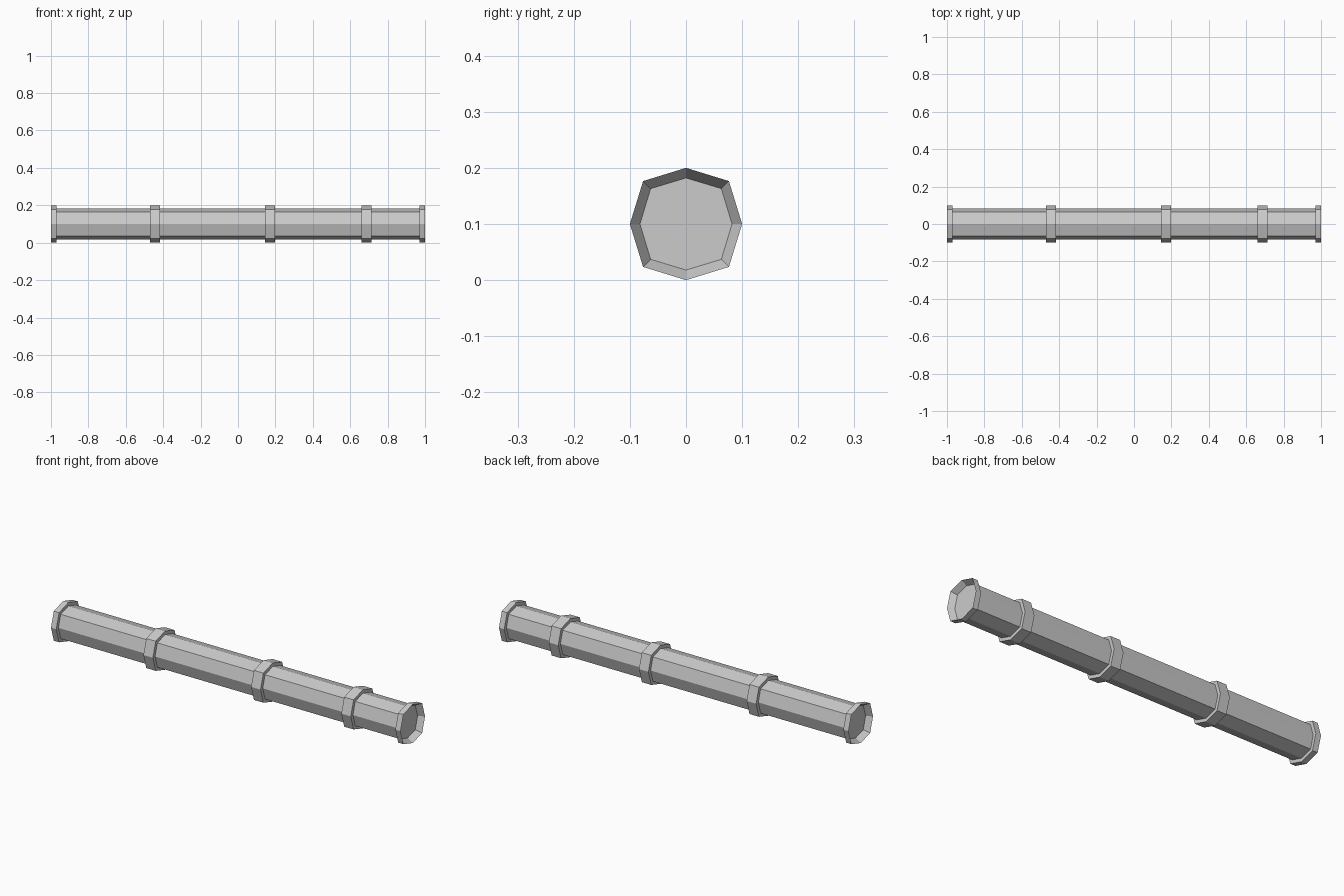
import bpy, bmesh

if "Cube" in bpy.data.objects:
    bpy.data.objects.remove(bpy.data.objects["Cube"])

CZ = 0.1  # height of the pipe axis


def octagon(bm, x, straight, diagonal):
    s, d = straight, diagonal
    pts = [(s, 0), (d, d), (0, s), (-d, d), (-s, 0), (-d, -d), (0, -s), (d, -d)]
    return [bm.verts.new((x, y, CZ + z)) for y, z in pts]


def lathe(name, sections, caps=False, closed=False):
    """Skin octagonal sections given as (x, straight radius, diagonal offset)."""
    bm = bmesh.new()
    rings = [octagon(bm, *s) for s in sections]
    pairs = list(zip(rings, rings[1:]))
    if closed:
        pairs.append((rings[-1], rings[0]))
    for a, b in pairs:
        for i in range(8):
            j = (i + 1) % 8
            bm.faces.new((a[i], a[j], b[j], b[i]))
    if caps:
        # each end is two half plates meeting on the vertical centre line
        for r in (rings[0], rings[-1]):
            bm.faces.new(r[2:7])
            bm.faces.new(r[6:] + r[:3])
    bmesh.ops.recalc_face_normals(bm, faces=bm.faces)
    me = bpy.data.meshes.new(name)
    bm.to_mesh(me)
    bm.free()
    ob = bpy.data.objects.new(name, me)
    bpy.context.collection.objects.link(ob)
    return ob


BODY = (0.082, 0.063)
RIM = (0.1, 0.0765)

# Pipe with flared rims at both ends around recessed end plates
end = 0.97
lathe("pipe_body", [(-end, *BODY), (end, *BODY)], caps=True)
for name, s in (("left_rim", -1), ("right_rim", 1)):
    lathe(name, [(s * end, *BODY), (s * end, *RIM), (s, *RIM)], closed=True)

# Joint collars
for i, x in enumerate((-0.444, 0.172, 0.688)):
    a, b = x - 0.027, x + 0.027
    lathe(f"collar_{i + 1}", [(a, *BODY), (a, *RIM), (b, *RIM), (b, *BODY)])
